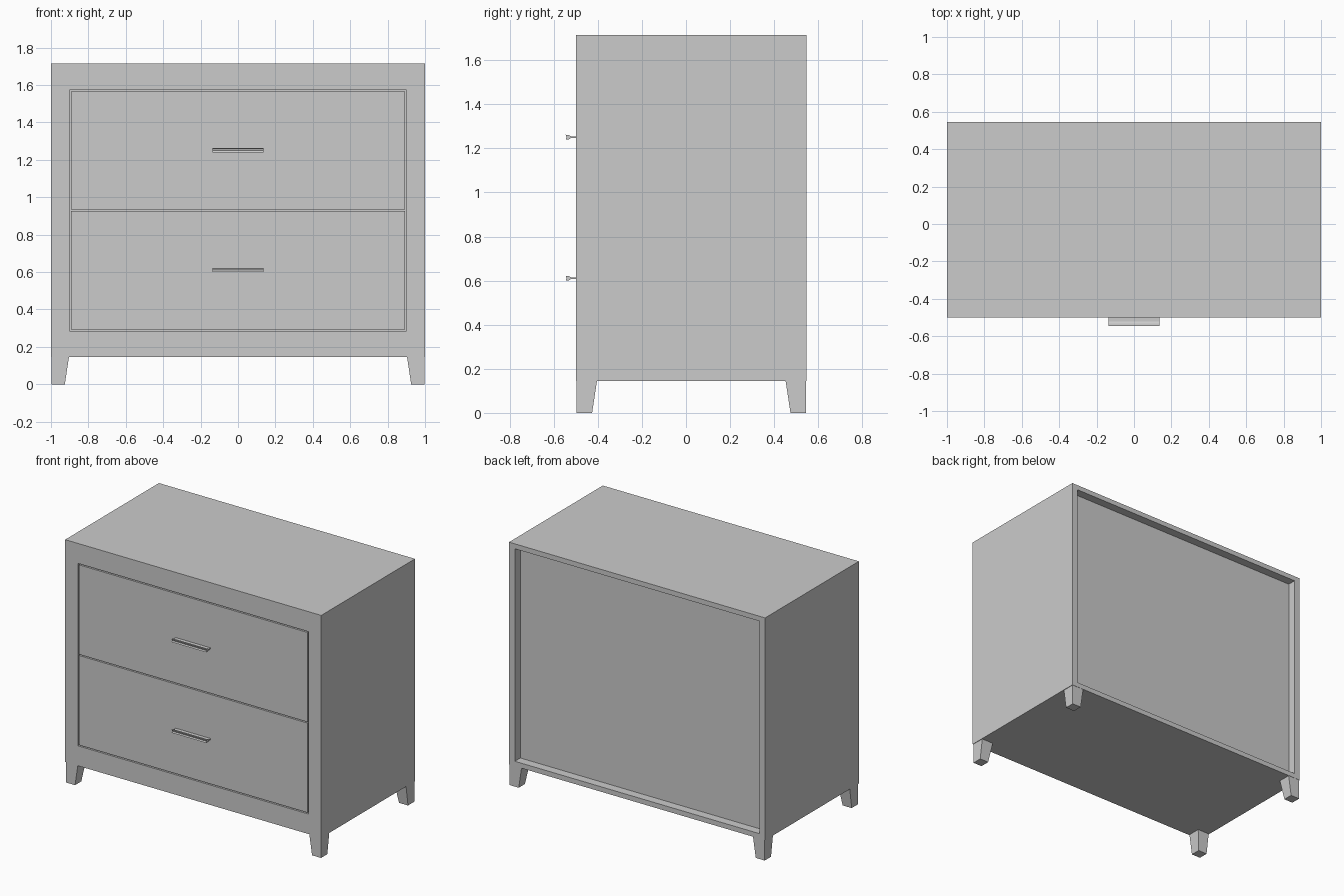
import bpy, bmesh
from mathutils import Vector

if "Cube" in bpy.data.objects:
    bpy.data.objects.remove(bpy.data.objects["Cube"])

FRONT, BACK = -0.5, 0.546
BASE, TOP = 0.145, 1.715
PANEL = 0.035


def make(name, verts, faces):
    mesh = bpy.data.meshes.new(name)
    mesh.from_pydata(verts, [], faces)
    bm = bmesh.new()
    bm.from_mesh(mesh)
    bmesh.ops.recalc_face_normals(bm, faces=bm.faces)
    bm.to_mesh(mesh)
    bm.free()
    obj = bpy.data.objects.new(name, mesh)
    bpy.context.collection.objects.link(obj)
    return obj


def loft(name, start, end):
    """Solid between two matching loops of points."""
    n = len(start)
    faces = [tuple(range(n)), tuple(range(n, 2 * n))]
    faces += [(i, (i + 1) % n, n + (i + 1) % n, n + i) for i in range(n)]
    return make(name, [Vector(p) for p in start + end], faces)


def rect(x, y, z):
    return [(x[0], y[0], z), (x[1], y[0], z), (x[1], y[1], z), (x[0], y[1], z)]


def box(name, x, y, z):
    return loft(name, rect(x, y, z[0]), rect(x, y, z[1]))


# Top and bottom boards
box("top_board", (-1, 1), (FRONT, BACK), (TOP - PANEL, TOP))
box("bottom_board", (-1, 1), (FRONT, BACK), (BASE, BASE + PANEL))
low, high = BASE + PANEL, TOP - PANEL

# Side panels with the front stile turned inward as one L-shaped profile
for side, s in (("left", -1), ("right", 1)):
    prof = [(1, FRONT), (1, BACK), (0.955, BACK), (0.955, -0.44), (0.9, -0.44), (0.9, FRONT)]
    loft(side + "_side_panel", [(s * x, y, low) for x, y in prof],
         [(s * x, y, high) for x, y in prof])

# Recessed back panel
box("back_panel", (-0.955, 0.955), (0.455, 0.485), (low, high))

# Front rails above and below the drawers
box("top_rail", (-0.9, 0.9), (FRONT, -0.44), (1.574, high))
box("bottom_rail", (-0.9, 0.9), (FRONT, -0.44), (low, 0.286))

# Drawer fronts, with narrow gaps, and flared bar pulls
pull = [(-0.499, 0.004), (-0.522, 0.004), (-0.532, 0.010), (-0.546, 0.011)]
pull += [(-0.542, 0.0)] + [(y, -z) for y, z in reversed(pull)]
for name, z0, z1 in (("lower", 0.294, 0.926), ("upper", 0.934, 1.566)):
    box(name + "_drawer_front", (-0.893, 0.893), (FRONT, -0.44), (z0, z1))
    zc = (z0 + z1) / 2 + 0.001
    loft(name + "_drawer_pull", [(-0.136, y, zc + z) for y, z in pull],
         [(0.136, y, zc + z) for y, z in pull])

# Tapered legs: outer faces upright, inner faces sloping
for end, yo, d in (("front", FRONT + 0.004, 1), ("back", BACK - 0.002, -1)):
    for side, s in (("left", -1), ("right", 1)):
        xo = 0.996 * s
        loft(f"{end}_{side}_leg",
             rect((xo, xo - s * 0.07), (yo, yo + d * 0.07), 0),
             rect((xo, xo - s * 0.092), (yo, yo + d * 0.092), BASE))

# Centre the whole cabinet front to back
for obj in bpy.context.collection.objects:
    obj.data.update()
